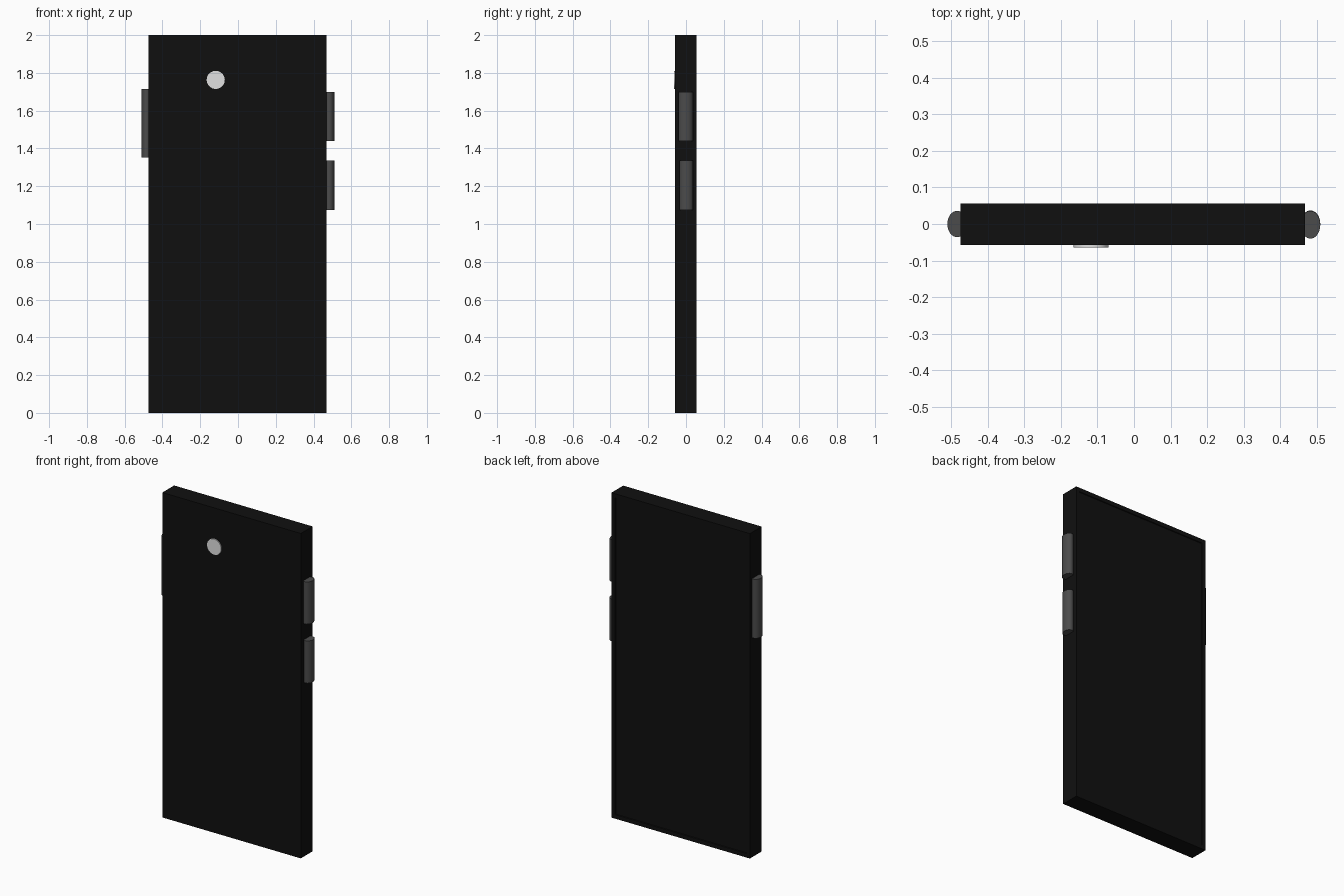
import bpy, bmesh, math
from mathutils import Matrix

if "Cube" in bpy.data.objects:
    bpy.data.objects.remove(bpy.data.objects["Cube"])


def material(name, v):
    m = bpy.data.materials.new(name)
    m.diffuse_color = (v, v, v, 1)
    m.use_nodes = True
    m.node_tree.nodes["Principled BSDF"].inputs["Base Color"].default_value = m.diffuse_color
    return m


BLACK = material("black casing", 0.005)
GREY = material("dark grey button", 0.07)
SILVER = material("light grey lens", 0.75)


def make_object(name, bm, mat, smooth=False):
    mesh = bpy.data.meshes.new(name)
    bm.to_mesh(mesh)
    bm.free()
    mesh.materials.append(mat)
    ob = bpy.data.objects.new(name, mesh)
    bpy.context.collection.objects.link(ob)
    if smooth:
        bpy.ops.object.select_all(action='DESELECT')
        ob.select_set(True)
        bpy.context.view_layer.objects.active = ob
        bpy.ops.object.shade_smooth_by_angle(angle=math.radians(35))
    return ob


# Casing: flat slab with a shallow recessed screen on the back (+y) side
bm = bmesh.new()
bmesh.ops.create_cube(bm, size=1, matrix=Matrix.Translation((-0.003, -0.001, 1))
                      @ Matrix.Diagonal((0.943, 0.114, 2, 1)))
bm.normal_update()
screen = [f for f in bm.faces if f.normal.y > 0.9]
bmesh.ops.inset_region(bm, faces=screen, thickness=0.035, depth=0)
bmesh.ops.inset_region(bm, faces=screen, thickness=0.003, depth=-0.004)
make_object("casing", bm, BLACK)


# Side buttons: upright oval cylinders half sunk into the casing edge
def button(name, x, y, z0, z1, ry):
    bm = bmesh.new()
    bmesh.ops.create_cone(bm, cap_ends=True, segments=32, radius1=1, radius2=1, depth=1,
                          matrix=Matrix.Translation((x, y, (z0 + z1) / 2))
                          @ Matrix.Diagonal((0.027, ry, z1 - z0, 1)))
    make_object(name, bm, GREY, True)


button("left_button", -0.484, 0.0, 1.352, 1.715, 0.036)
button("right_upper_button", 0.483, -0.002, 1.44, 1.70, 0.038)
button("right_lower_button", 0.483, 0.001, 1.075, 1.335, 0.036)

# Camera lens: thin disc on the front
bm = bmesh.new()
bmesh.ops.create_cone(bm, cap_ends=True, segments=32, radius1=0.048, radius2=0.048, depth=0.02,
                      matrix=Matrix.Translation((-0.118, -0.054, 1.763))
                      @ Matrix.Rotation(math.pi / 2, 4, 'X'))
make_object("camera_lens", bm, SILVER, True)
